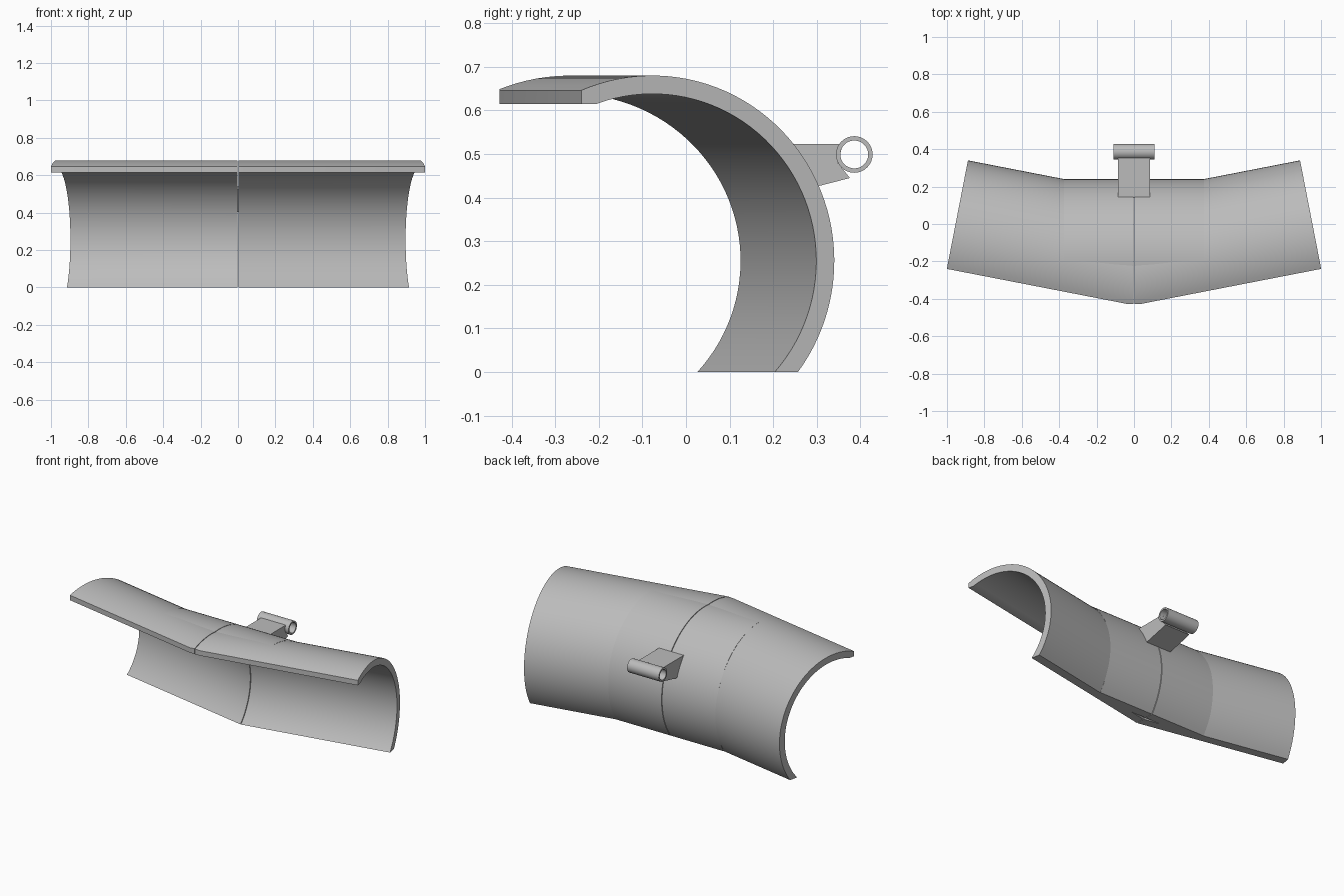
import bpy, bmesh
from math import sin, cos, asin, acos, pi, radians
from mathutils import Vector, Matrix

cube = bpy.data.objects.get("Cube")
if cube:
    bpy.data.objects.remove(cube)

grey = bpy.data.materials.new("plain_grey")
grey.use_nodes = True
colour = (0.5, 0.5, 0.5, 1)
grey.diffuse_color = colour
grey.node_tree.nodes["Principled BSDF"].inputs["Base Color"].default_value = colour

OUTER, INNER, AXIS_Z = 0.425, 0.383, 0.255
FRONT, LIP_Z = -0.166, 0.615
TILT = radians(11)
GAP = 0.002


def finish(name, bm, mirrored=False):
    bmesh.ops.recalc_face_normals(bm, faces=bm.faces)
    mesh = bpy.data.meshes.new(name)
    bm.to_mesh(mesh)
    bm.free()
    mesh.materials.append(grey)
    obj = bpy.data.objects.new(name, mesh)
    bpy.context.collection.objects.link(obj)
    bpy.ops.object.select_all(action="DESELECT")
    obj.select_set(True)
    bpy.context.view_layer.objects.active = obj
    bpy.ops.object.shade_smooth_by_angle(angle=radians(30))
    if mirrored:
        mod = obj.modifiers.new("Mirror", "MIRROR")
        mod.use_mirror_merge = False
    return obj


def arc(radius, start, end, steps=48):
    angles = [start + (end - start) * i / steps for i in range(steps + 1)]
    return [(radius * cos(a), AXIS_Z + radius * sin(a)) for a in angles]


def extrude_profile(points, x0, x1):
    bm = bmesh.new()
    face = bm.faces.new([bm.verts.new((x0, y, z)) for y, z in points])
    new = bmesh.ops.extrude_face_region(bm, geom=[face])["geom"]
    # the starting face is kept as the closing cap
    if not face.is_valid or len(bm.faces) < len(points) + 2:
        raise RuntimeError("profile did not close")
    verts = [g for g in new if isinstance(g, bmesh.types.BMVert)]
    bmesh.ops.translate(bm, verts=verts, vec=(x1 - x0, 0, 0))
    return bm


def trim(bm, point, normal):
    # Cuts away everything behind the plane and closes the cut
    geom = bm.verts[:] + bm.edges[:] + bm.faces[:]
    bmesh.ops.bisect_plane(bm, geom=geom, plane_co=point, plane_no=normal,
                           clear_inner=True)
    rim = [e for e in bm.edges if e.is_boundary]
    if rim:
        bmesh.ops.edgeloop_fill(bm, edges=rim)


# C-shaped shell section with a flat foot and a flat front lip
section = arc(OUTER, acos(FRONT / OUTER), asin(-AXIS_Z / OUTER))
section += arc(INNER, asin(-AXIS_Z / INNER), pi - asin((LIP_Z - AXIS_Z) / INNER))
section.append((FRONT, LIP_Z))

# Angled wings, mitred at the middle
wing = extrude_profile(section, -1.25, 0)
place = Matrix.Translation((0.969, -0.077, 0)) @ Matrix.Rotation(TILT, 4, "Z")
bmesh.ops.transform(wing, matrix=place, verts=wing.verts)
trim(wing, (GAP, 0, 0), (1, 0, 0))
trim(wing, (0, -0.428, 0), (0, 1, 0))
finish("shell_wings", wing, mirrored=True)

# Straight backing across the bend
backing = extrude_profile(section, GAP, 0.375)
bmesh.ops.translate(backing, verts=backing.verts, vec=(0, -0.185, 0))
finish("shell_backing", backing, mirrored=True)

# Hinge bracket on the back
bracket = [(0.14, 0.523), (0.36, 0.523), (0.348, 0.48), (0.376, 0.445),
           (0.31, 0.428), (0.2, 0.403)]
finish("hinge_bracket", extrude_profile(bracket, -0.086, 0.086))

# Hollow hinge barrel
barrel = bmesh.new()
corners = [(-0.11, 0.042), (0.11, 0.042), (0.11, 0.032), (-0.11, 0.032)]
ring = [barrel.verts.new((x, 0, r)) for x, r in corners]
edges = [barrel.edges.new((ring[i], ring[(i + 1) % 4])) for i in range(4)]
bmesh.ops.spin(barrel, geom=ring + edges, cent=(0, 0, 0), axis=(1, 0, 0),
               angle=2 * pi, steps=32)
bmesh.ops.remove_doubles(barrel, verts=barrel.verts, dist=0.0001)
bmesh.ops.translate(barrel, verts=barrel.verts, vec=Vector((0, 0.386, 0.499)))
finish("hinge_barrel", barrel)
